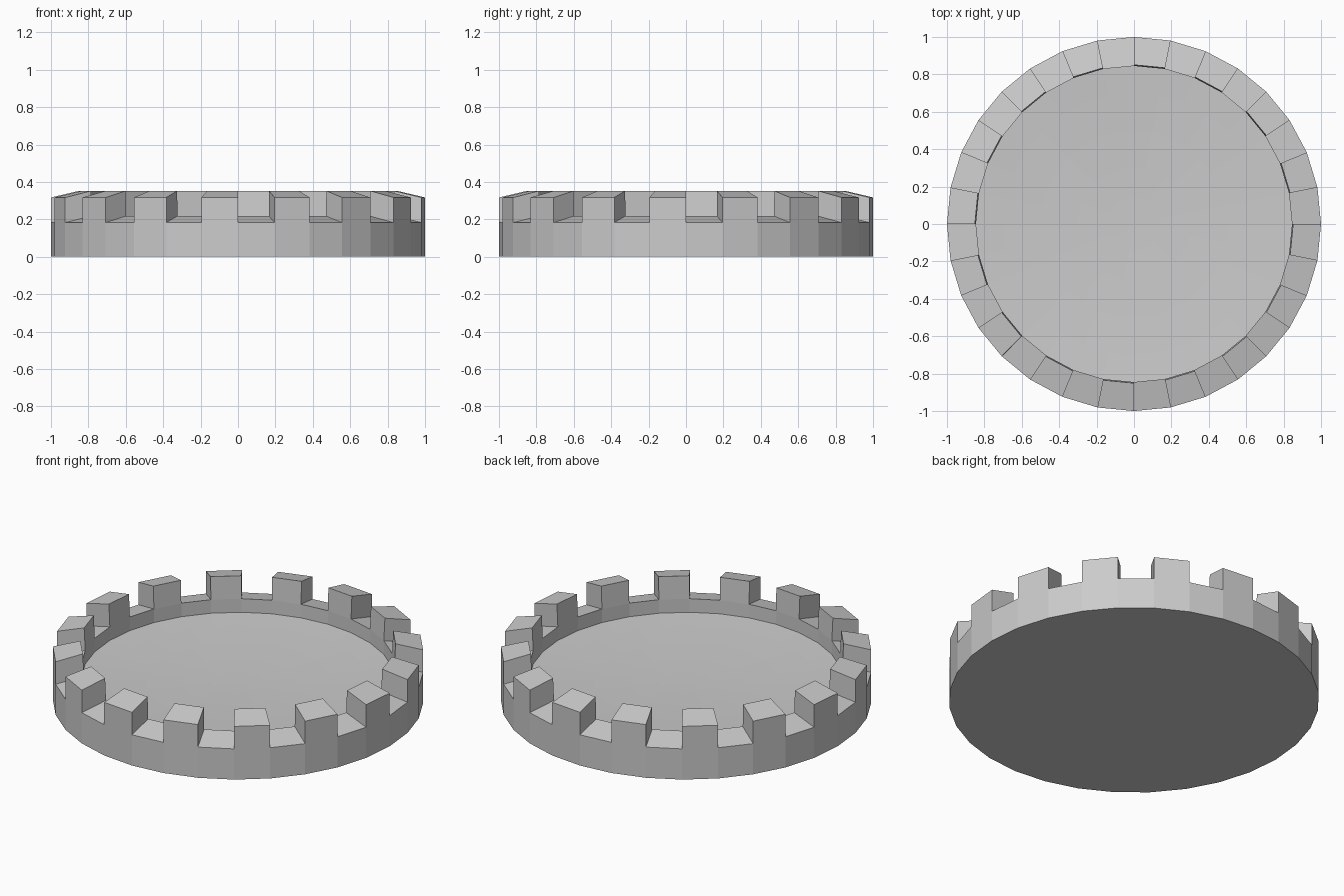
import bpy, bmesh, math

if "Cube" in bpy.data.objects:
    bpy.data.objects.remove(bpy.data.objects["Cube"])

N = 32              # sides of the tray; every second side carries a tooth
R_OUT, R_IN = 1.0, 0.845

bm = bmesh.new()


def ring(radius, z):
    """Closed loop of N vertices."""
    return [bm.verts.new((radius * math.cos(2 * math.pi * i / N),
                          radius * math.sin(2 * math.pi * i / N), z))
            for i in range(N)]


def bridge(a, b):
    """Quads between two loops."""
    for i in range(N):
        j = (i + 1) % N
        bm.faces.new((a[i], a[j], b[j], b[i]))


# flat underside and outer wall
base = ring(R_OUT, 0.0)
bm.faces.new(base[::-1])
outer = ring(R_OUT, 0.183)
bridge(base, outer)

# inner wall, then the shallow dished floor
inner = ring(R_IN, 0.218)
prev = ring(R_IN, 0.137)
bridge(inner, prev)
for radius, z in ((0.7, 0.129), (0.5, 0.12), (0.3, 0.114), (0.14, 0.111)):
    loop = ring(radius, z)
    bridge(prev, loop)
    prev = loop
centre = bm.verts.new((0, 0, 0.11))
for i in range(N):
    bm.faces.new((prev[i], prev[(i + 1) % N], centre))

# sloping rim: even sides are gaps, odd sides rise into teeth
for i in range(N):
    j = (i + 1) % N
    low = (outer[i], outer[j], inner[j], inner[i])
    if i % 2 == 0:
        bm.faces.new(low)
        continue
    top = []
    for v, r, z in zip(low, (R_OUT, R_OUT, 0.851, 0.851),
                       (0.317, 0.317, 0.352, 0.352)):
        k = r / math.hypot(v.co.x, v.co.y)
        top.append(bm.verts.new((v.co.x * k, v.co.y * k, z)))
    for a in range(4):
        b = (a + 1) % 4
        bm.faces.new((low[a], low[b], top[b], top[a]))
    bm.faces.new(top)

bmesh.ops.recalc_face_normals(bm, faces=bm.faces[:])
mesh = bpy.data.meshes.new("toothed_tray")
bm.to_mesh(mesh)
bm.free()
tray = bpy.data.objects.new("toothed_tray", mesh)
bpy.context.collection.objects.link(tray)
